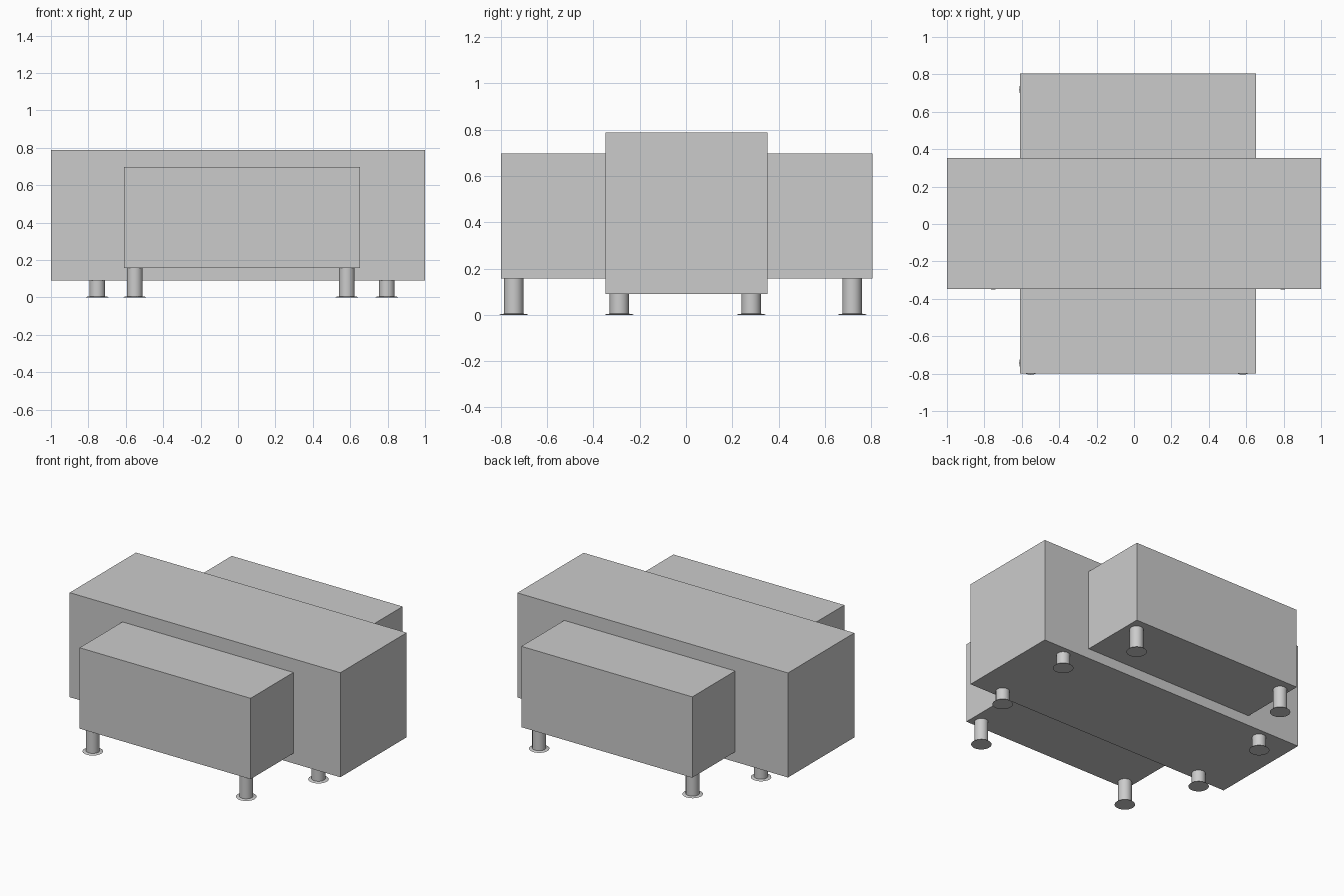
import bpy, bmesh
from math import radians

if "Cube" in bpy.data.objects:
    bpy.data.objects.remove(bpy.data.objects["Cube"])


def finish(name, bm):
    me = bpy.data.meshes.new(name)
    bmesh.ops.recalc_face_normals(bm, faces=bm.faces)
    bm.to_mesh(me)
    bm.free()
    ob = bpy.data.objects.new(name, me)
    bpy.context.collection.objects.link(ob)
    return ob


def box(name, lo, hi):
    bm = bmesh.new()
    bmesh.ops.create_cube(bm, size=1)
    for v in bm.verts:
        v.co = [(a + b) / 2 + c * (b - a) for a, b, c in zip(lo, hi, v.co)]
    return finish(name, bm)


def leg(name, x, y, top, seg=32):
    # round post standing on a thin flared foot plate
    bm = bmesh.new()
    profile = [(0.062, 0), (0.054, 0.004), (0.042, 0.005), (0.042, top)]
    rings = []
    for r, z in profile:
        ring = bmesh.ops.create_circle(bm, segments=seg, radius=r)["verts"]
        for v in ring:
            v.co.x += x
            v.co.y += y
            v.co.z = z
        rings.append(ring)
    for a, b in zip(rings, rings[1:]):
        for i in range(seg):
            j = (i + 1) % seg
            bm.faces.new((a[i], a[j], b[j], b[i]))
    bm.faces.new(rings[0])
    bm.faces.new(rings[-1])
    ob = finish(name, bm)
    bpy.ops.object.select_all(action='DESELECT')
    ob.select_set(True)
    bpy.context.view_layer.objects.active = ob
    bpy.ops.object.shade_smooth_by_angle(angle=radians(30))


# tabletop block and the two bench blocks against its long sides
box("table_body", (-1, -0.348, 0.09), (1, 0.352, 0.788))
box("front_bench", (-0.61, -0.80, 0.157), (0.653, -0.348, 0.697))
box("back_bench", (-0.61, 0.352, 0.157), (0.653, 0.805, 0.697))

# four table legs
for sx, x in (("left", -0.752), ("right", 0.796)):
    for sy, y in (("front", -0.288), ("back", 0.282)):
        leg(f"table_leg_{sy}_{sx}", x, y, 0.09)

# two legs near the outer edge of each bench
for sx, x in (("left", -0.552), ("right", 0.582)):
    for sy, y in (("front", -0.744), ("back", 0.718)):
        leg(f"bench_leg_{sy}_{sx}", x, y, 0.157)
